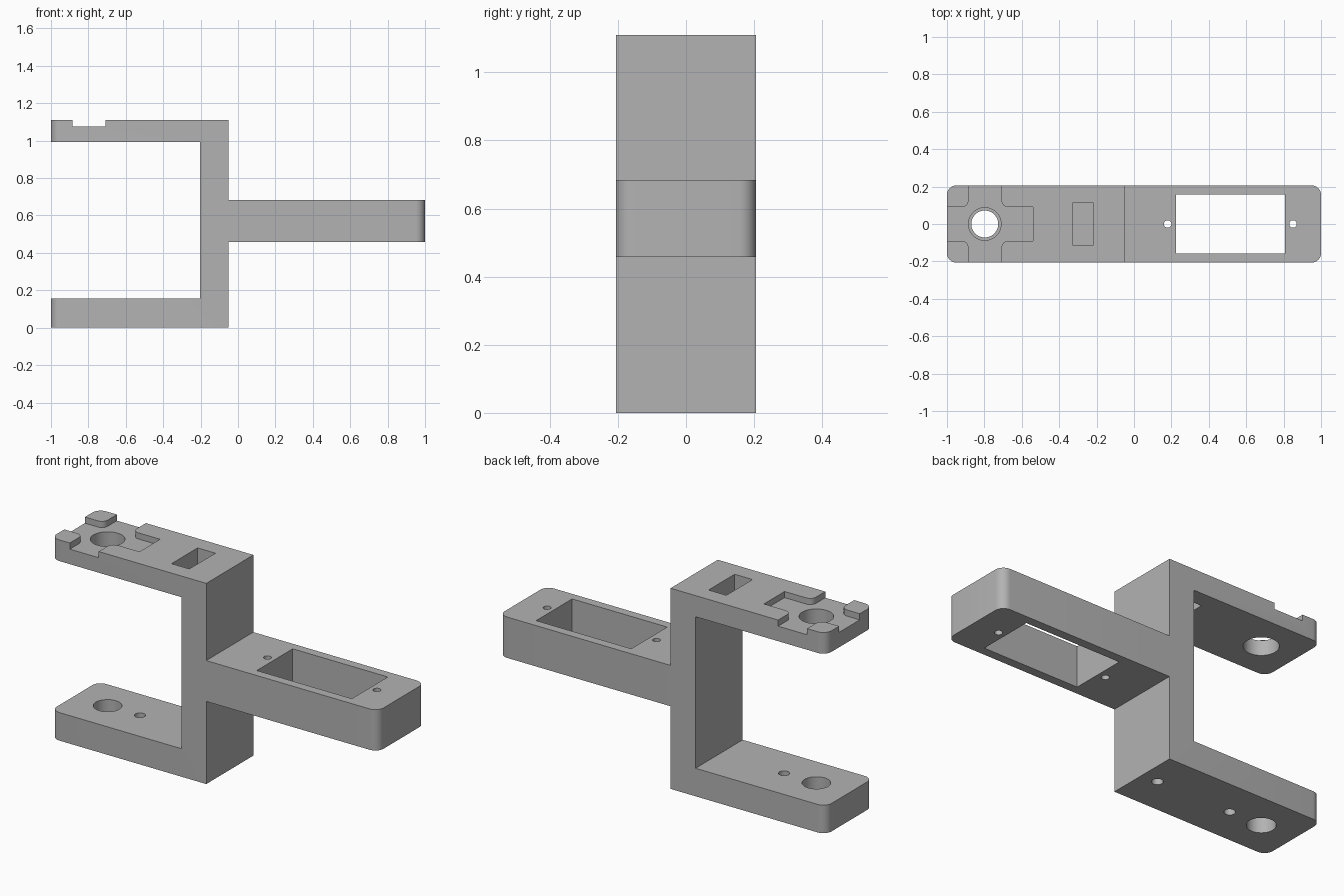
import bpy
import bmesh

cube = bpy.data.objects.get("Cube")
if cube:
    bpy.data.objects.remove(cube, do_unlink=True)

HALF = 0.206
HEIGHT = 1.11
HORN_X = -0.798

grey = bpy.data.materials.new("plain grey plastic")
grey.use_nodes = True
colour = (0.45, 0.45, 0.45, 1)
grey.diffuse_color = colour
grey.node_tree.nodes["Principled BSDF"].inputs["Base Color"].default_value = colour


def prism(name, points, direction, round_rule=None, radius=0.0):
    """Extrude a 3D outline; round the edges along the extrusion that the rule picks."""
    bm = bmesh.new()
    face = bm.faces.new([bm.verts.new(p) for p in points])
    out = bmesh.ops.extrude_face_region(bm, geom=[face])
    verts = [v for v in out["geom"] if isinstance(v, bmesh.types.BMVert)]
    bmesh.ops.translate(bm, verts=verts, vec=direction)
    bmesh.ops.recalc_face_normals(bm, faces=bm.faces)
    if round_rule:
        edges = [e for e in bm.edges if round_rule(*e.verts)]
        bmesh.ops.bevel(bm, geom=edges, offset=radius, segments=8,
                        profile=0.5, affect='EDGES')
    bmesh.ops.recalc_face_normals(bm, faces=bm.faces)
    mesh = bpy.data.meshes.new(name)
    bm.to_mesh(mesh)
    bm.free()
    mesh.materials.append(grey)
    obj = bpy.data.objects.new(name, mesh)
    bpy.context.collection.objects.link(obj)
    return obj


def cut(body, cutter):
    cutter.hide_render = True
    mod = body.modifiers.new(cutter.name, 'BOOLEAN')
    mod.operation = 'DIFFERENCE'
    mod.solver = 'EXACT'
    mod.object = cutter
    bpy.context.view_layer.objects.active = body
    bpy.ops.object.modifier_apply(modifier=mod.name)
    bpy.data.objects.remove(cutter, do_unlink=True)


def box(name, x0, x1, half_y, z0, z1):
    outline = [(x0, -half_y, z0), (x1, -half_y, z0), (x1, half_y, z0), (x0, half_y, z0)]
    return prism(name, outline, (0, 0, z1 - z0))


def drill(name, x, radius, z0, z1):
    bpy.ops.mesh.primitive_cylinder_add(vertices=48, radius=radius, depth=z1 - z0,
                                        location=(x, 0, (z0 + z1) / 2))
    obj = bpy.context.object
    obj.name = name
    obj.data.materials.append(grey)
    return obj


# Bracket: forked arms, upright wall and servo arm in one side profile
profile = [(-1, 0), (-0.05, 0), (-0.05, 0.457), (1, 0.457), (1, 0.683), (-0.05, 0.683),
           (-0.05, HEIGHT), (-1, HEIGHT), (-1, 0.993), (-0.203, 0.993),
           (-0.203, 0.155), (-1, 0.155)]
bracket = prism("servo_bracket", [(x, -HALF, z) for x, z in profile], (0, 2 * HALF, 0))

# Rounded vertical corners at the arm ends
bm = bmesh.new()
bm.from_mesh(bracket.data)
corners = [e for e in bm.edges
           if all(abs(v.co.x) > 0.99 for v in e.verts)
           and abs(e.verts[0].co.y - e.verts[1].co.y) < 0.01]
bmesh.ops.bevel(bm, geom=corners, offset=0.05, segments=8, profile=0.5, affect='EDGES')
bm.to_mesh(bracket.data)
bm.free()

# Cross-shaped horn recess with rounded inner corners
w, far, x0, x1 = 0.09, 0.3, -0.885, -0.708
half_cross = [(-1.1, -w), (x0, -w), (x0, -far), (x1, -far), (x1, -w), (-0.54, -w)]
cross = half_cross + [(x, -y) for x, y in reversed(half_cross)]


def inner_corner(a, b):
    return (abs(a.co.z - b.co.z) > 0.01 and abs(abs(a.co.y) - w) < 0.001
            and x0 - 0.01 < a.co.x < x1 + 0.01)


cut(bracket, prism("horn_recess", [(x, y, 1.076) for x, y in cross], (0, 0, 0.1),
                   inner_corner, 0.036))

# Holes in the fork arms and the blind hole beneath the wall
cut(bracket, drill("horn_hole", HORN_X, 0.087, 0.9, 1.2))
cut(bracket, drill("pivot_hole", HORN_X, 0.072, -0.1, 0.3))
cut(bracket, drill("small_hole", -0.6, 0.028, -0.1, 0.3))
cut(bracket, drill("wall_hole", -0.147, 0.028, -0.1, 0.15))
cut(bracket, box("cable_slot", -0.327, -0.218, 0.114, 0.9, 1.2))

# Servo opening and its screw holes
cut(bracket, box("servo_opening", 0.225, 0.807, 0.157, 0.3, 0.9))
for x in (0.18, 0.85):
    cut(bracket, drill("screw_hole", x, 0.02, 0.3, 0.9))

# Smooth rounds, sharp edges
bpy.ops.object.select_all(action='DESELECT')
bracket.select_set(True)
bpy.context.view_layer.objects.active = bracket
bpy.ops.object.shade_smooth_by_angle(angle=0.5)
